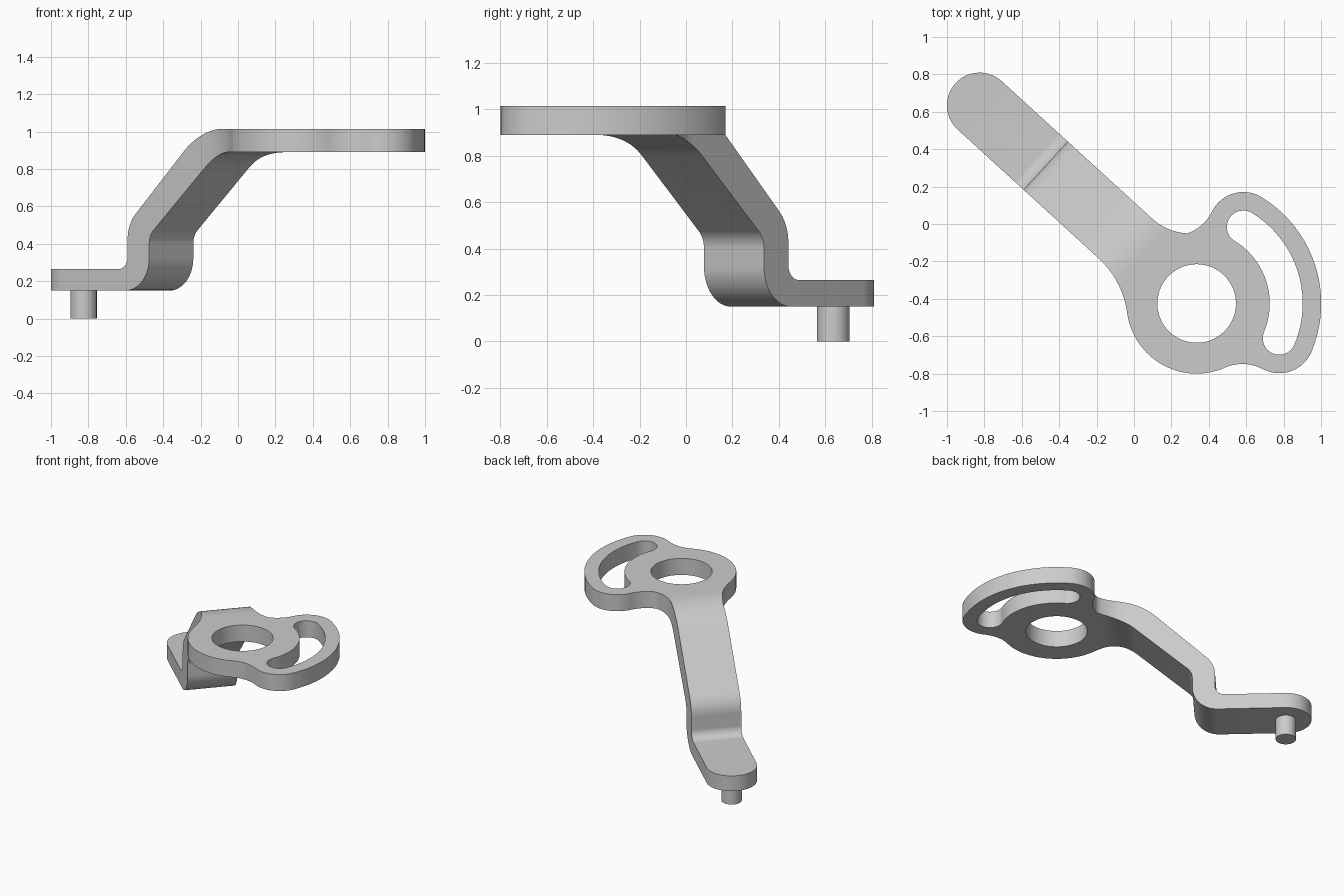
import bpy, bmesh
from math import radians, cos, sin, tan
from mathutils import Vector

cube = bpy.data.objects.get("Cube")
if cube:
    bpy.data.objects.remove(cube, do_unlink=True)

grey = bpy.data.materials.new("plain grey metal")
grey.use_nodes = True
colour = (0.6, 0.6, 0.6, 1)
grey.diffuse_color = colour
grey.node_tree.nodes["Principled BSDF"].inputs["Base Color"].default_value = colour

HUB = Vector((0.335, -0.425, 0))
AXIS = 137.6               # heading of the arm from the hub
LOW, HIGH = -22.8, 58.6    # ends of the curved slot
TRACK = 0.479              # radius of the slot centre line


def polar(angle, dist, origin=HUB):
    a = radians(angle)
    return origin + Vector((cos(a), sin(a), 0)) * dist


def arc(centre, radius, start, end):
    steps = max(4, int(abs(end - start) / 4))
    return [polar(start + (end - start) * i / steps, radius, centre) for i in range(steps + 1)]


def prism(name, points, offset):
    """Extrude a closed outline along an offset into a solid."""
    loop = [p for i, p in enumerate(points) if (p - points[i - 1]).length > 0.003]
    bm = bmesh.new()
    base = [bm.verts.new(p) for p in loop]
    far = [bm.verts.new(p + offset) for p in loop]
    bm.faces.new(base)
    bm.faces.new(far[::-1])
    for i in range(len(loop)):
        bm.faces.new((base[i - 1], far[i - 1], far[i], base[i]))
    bm.normal_update()
    if bm.calc_volume(signed=True) < 0:
        bmesh.ops.reverse_faces(bm, faces=bm.faces[:])
    mesh = bpy.data.meshes.new(name)
    bm.to_mesh(mesh)
    bm.free()
    mesh.materials.append(grey)
    obj = bpy.data.objects.new(name, mesh)
    bpy.context.collection.objects.link(obj)
    return obj


def rounded(corners):
    """Round each (distance, height, radius) corner of a side profile."""
    out = []
    for i, (t, z, r) in enumerate(corners):
        p = Vector((t, z))
        if r == 0:
            out.append(p)
            continue
        a = (Vector(corners[i - 1][:2]) - p).normalized()
        b = (Vector(corners[i + 1][:2]) - p).normalized()
        half = a.angle(b) / 2
        centre = p + (a + b).normalized() * r / sin(half)
        start = (p + a * r / tan(half) - centre).normalized()
        stop = (p + b * r / tan(half) - centre).normalized()
        out += [centre + start.slerp(stop, k / 14) * r for k in range(15)]
    return out


def boolean(target, cutter, operation):
    mod = target.modifiers.new(operation.lower(), "BOOLEAN")
    mod.operation, mod.object, mod.solver = operation, cutter, "EXACT"
    bpy.context.view_layer.update()
    bpy.context.view_layer.objects.active = target
    bpy.ops.object.modifier_apply(modifier=mod.name)
    bpy.data.objects.remove(cutter, do_unlink=True)


# Plan outline of hub, slotted lobe and arm
end = polar(AXIS, 1.571)
mirror = LOW + HIGH
web = -66.2
outline = (
    arc(HUB, 0.375, 187.6, 360 + web)
    + arc(polar(web, 0.606), 0.231, web + 180, 61.8)
    + arc(polar(LOW, TRACK), 0.187, 241.8, 360 + LOW)
    + arc(HUB, TRACK + 0.187, LOW, HIGH)
    + arc(polar(HIGH, TRACK), 0.187, HIGH, 154)
    + arc(polar(mirror - web, 0.606), 0.231, -26, -70.5)
    + arc(polar(92.9, 0.675), 0.3, 267, AXIS + 90)
    + arc(end, 0.175, AXIS - 90, AXIS + 90)
    + arc(polar(187.6, 0.855), 0.48, AXIS - 90, 7.6)
)

# Side profile of the bent strip, along the arm
profile = rounded([
    (-0.9, 1.015, 0), (0.56, 1.015, 0.43), (1.093, 0.505, 0.187),
    (1.093, 0.265, 0.065), (1.9, 0.265, 0), (1.9, 0.15, 0),
    (0.937, 0.15, 0.172), (0.937, 0.445, 0.1), (0.441, 0.89, 0.34), (-0.9, 0.89, 0),
])
side = polar(AXIS - 90, 1, Vector((0, 0, 0)))
strip = [polar(AXIS, p.x) - side * 0.9 + Vector((0, 0, p.y)) for p in profile]
lever = prism("lever_arm", strip, side * 1.8)
boolean(lever, prism("plan_cutter", [p + Vector((0, 0, -0.5)) for p in outline], Vector((0, 0, 2))), "INTERSECT")

# Round bore and curved slot
slot = (
    arc(HUB, TRACK + 0.088, LOW, HIGH)
    + arc(polar(HIGH, TRACK), 0.088, HIGH, HIGH + 180)
    + arc(HUB, TRACK - 0.088, HIGH, LOW)
    + arc(polar(LOW, TRACK), 0.088, LOW + 180, LOW + 360)
)
for shape in (arc(HUB, 0.21, 0, 360), slot):
    boolean(lever, prism("hole_cutter", shape, Vector((0, 0, 2))), "DIFFERENCE")

# Pin under the foot
pin = prism("foot_pin", arc(end, 0.07, 0, 360), Vector((0, 0, 0.155)))

for obj in (lever, pin):
    bpy.ops.object.select_all(action="DESELECT")
    obj.select_set(True)
    bpy.context.view_layer.objects.active = obj
    bpy.ops.object.shade_smooth_by_angle(angle=radians(30))
